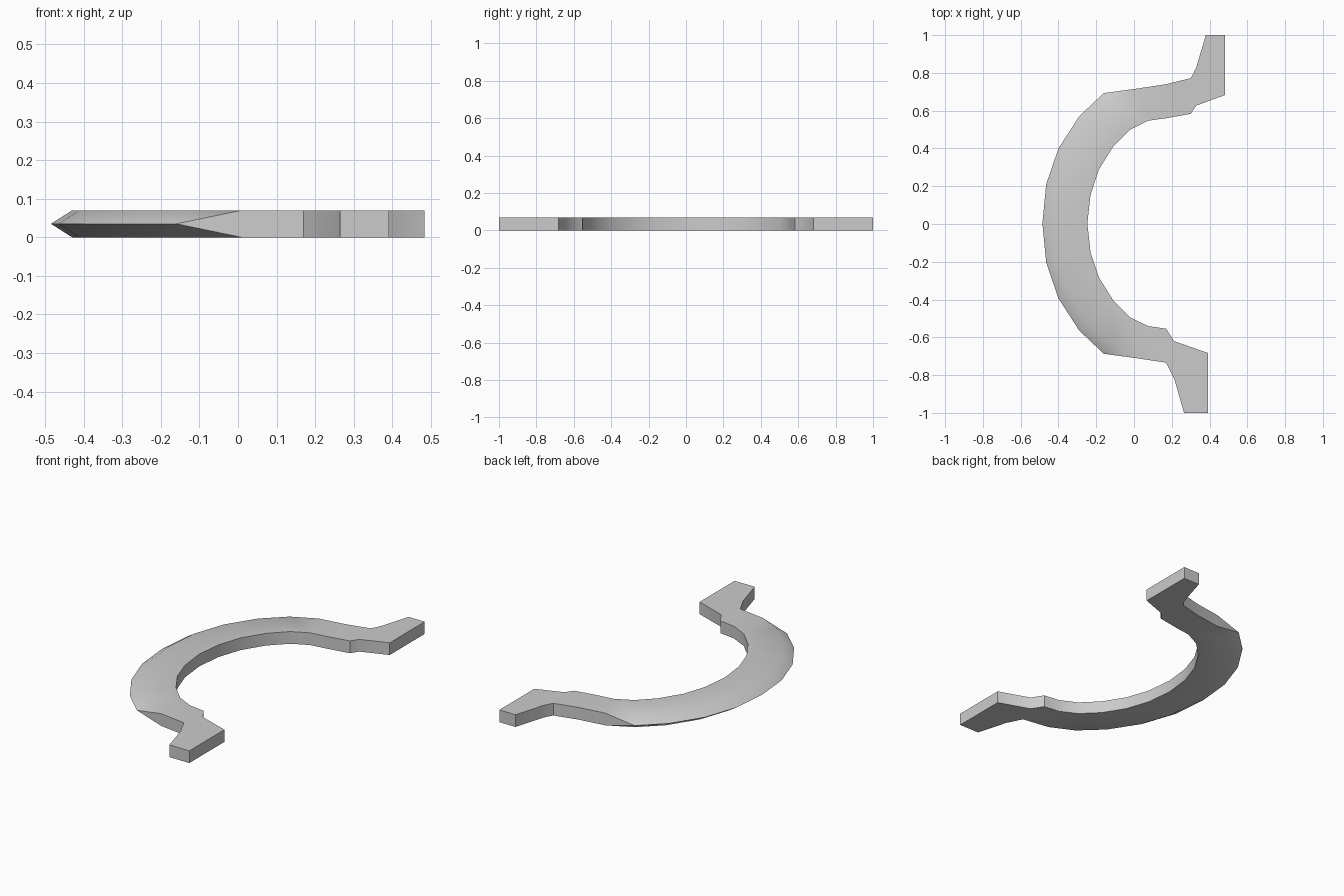
import bpy, bmesh
from mathutils import Vector

if "Cube" in bpy.data.objects:
    bpy.data.objects.remove(bpy.data.objects["Cube"])

H = 0.07          # plate thickness
CUT = 0.055       # width of the sharpened outer bevel
MID_Y = 0.003     # mirror line of the ring

# Stations as (outer x, outer y, inner x, inner y, bevelled)
upper_foot = [
    (0.38, 1.0, 0.483, 1.0, False),
    (0.33, 0.83, 0.483, 0.683, False),
    (0.316, 0.80, 0.33, 0.627, False),
    (0.30, 0.772, 0.30, 0.583, False),
]
half_ring = [
    (0.17, 0.74, 0.17, 0.56, False),
    (0.01, 0.716, 0.075, 0.547, False),
    (-0.16, 0.693, -0.02, 0.50, True),
    (-0.29, 0.57, -0.11, 0.41, True),
    (-0.40, 0.40, -0.185, 0.29, True),
    (-0.465, 0.21, -0.23, 0.157, True),
    (-0.485, MID_Y, -0.247, MID_Y, True),
]
lower_foot = [
    (0.19, -0.775, 0.212, -0.62, False),
    (0.215, -0.825, 0.392, -0.683, False),
    (0.265, -1.0, 0.392, -1.0, False),
]
mirrored = [(ox, 2 * MID_Y - oy, ix, 2 * MID_Y - iy, b)
            for ox, oy, ix, iy, b in reversed(half_ring[:-1])]
stations = upper_foot + half_ring + mirrored + lower_foot

bm = bmesh.new()


def section(ox, oy, ix, iy, bevelled):
    """Cross-section: top/bottom inner and outer points, plus a mid edge point."""
    o, i = Vector((ox, oy, 0)), Vector((ix, iy, 0))
    up, half = Vector((0, 0, H)), Vector((0, 0, H / 2))
    edge = o + (i - o).normalized() * CUT if bevelled else o
    return dict(it=bm.verts.new(i + up), ib=bm.verts.new(i),
                ot=bm.verts.new(edge + up), ob=bm.verts.new(edge),
                mid=bm.verts.new(o + half) if bevelled else None)


def face(*verts):
    verts = [v for v in verts if v]
    if len(verts) > 2:
        bm.faces.new(verts)


rows = [section(*s) for s in stations]
for a, b in zip(rows, rows[1:]):
    face(a['it'], b['it'], b['ot'], a['ot'])        # top
    face(a['ib'], a['ob'], b['ob'], b['ib'])        # bottom
    face(a['it'], a['ib'], b['ib'], b['it'])        # inner wall
    face(a['ot'], b['ot'], b['mid'], a['mid'])      # upper bevel
    face(a['ob'], a['mid'], b['mid'], b['ob'])      # lower bevel
    wall_a = [a['mid']] if a['mid'] else [a['ob'], a['ot']]
    wall_b = [b['mid']] if b['mid'] else [b['ot'], b['ob']]
    face(*wall_a, *wall_b)                          # square outer wall
for r in (rows[0], rows[-1]):
    face(r['it'], r['ot'], r['ob'], r['ib'])        # end caps

bmesh.ops.recalc_face_normals(bm, faces=bm.faces)
mesh = bpy.data.meshes.new("curved_bracket")
bm.to_mesh(mesh)
bm.free()
bracket = bpy.data.objects.new("curved_bracket", mesh)
bpy.context.collection.objects.link(bracket)

# Smooth curve with crisp rims
bpy.context.view_layer.objects.active = bracket
bracket.select_set(True)
bpy.ops.object.shade_smooth_by_angle(angle=0.7)
